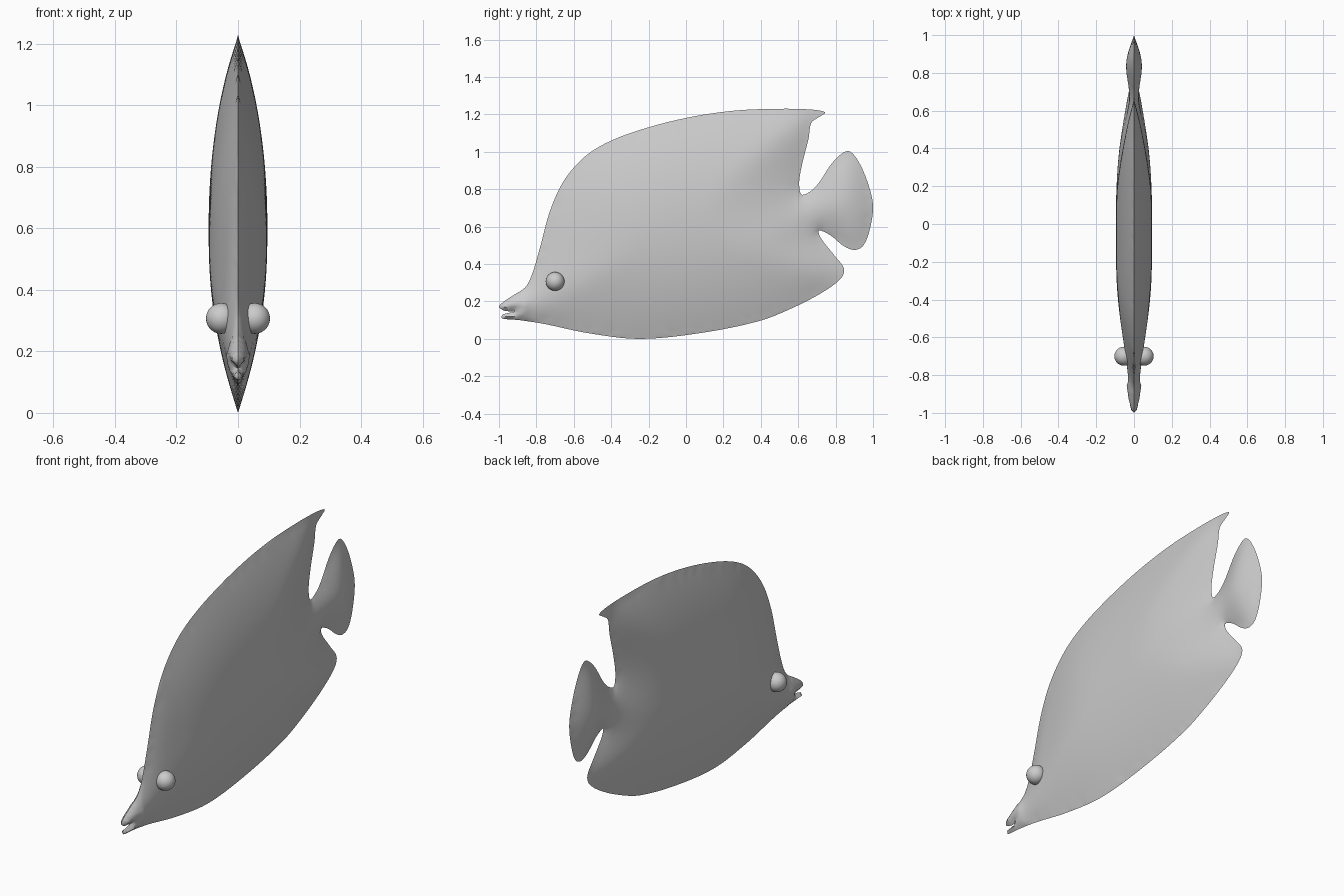
import bpy
import bmesh
import math
from mathutils import Vector
from mathutils.geometry import delaunay_2d_cdt, intersect_point_line

THICKNESS = 0.096   # greatest half width of the body
REACH = 0.55        # distance from the rim where the body is fullest
STEP = 0.017        # spacing of the surface grid

# side profile as (y, z): forehead, back fin, tail fin, belly fin, mouth
PROFILE = [
    (-1, .17), (-.98, .195), (-.92, .235), (-.86, .275), (-.825, .34), (-.78, .49),
    (-.725, .69), (-.65, .85), (-.54, .975), (-.41, 1.055), (-.22, 1.125),
    (.02, 1.185), (.26, 1.22), (.5, 1.23), (.68, 1.225), (.745, 1.21),
    (.71, 1.185), (.67, 1.155), (.655, 1.07), (.62, .93), (.605, .83), (.62, .77),
    (.69, .81), (.79, .95), (.865, 1.005), (.915, .96), (.97, .84), (1, .71),
    (.98, .575), (.945, .495), (.9, .475), (.845, .495), (.77, .555), (.71, .58),
    (.72, .54), (.79, .45), (.845, .375), (.83, .325), (.74, .255), (.58, .17),
    (.39, .095), (.07, .03), (-.25, 0), (-.52, .03), (-.76, .08), (-.89, .1),
    (-.985, .11), (-.98, .13), (-.92, .145), (-.97, .15),
]


def smooth_loop(points, spacing):
    """Closed spline through the points, with tangents scaled to the spans."""
    pts = [Vector(p) for p in points]
    n = len(pts)

    def tangent(i):
        before, here, after = pts[i - 1], pts[i], pts[(i + 1) % n]
        return (after - before) / ((after - here).length + (here - before).length)

    loop = []
    for i in range(n):
        a, b = pts[i], pts[(i + 1) % n]
        span = (b - a).length
        ta, tb = tangent(i) * span, tangent((i + 1) % n) * span
        count = max(3, math.ceil(span / spacing))
        for k in range(count):
            t = k / count
            blend = t * t * (3 - 2 * t)
            loop.append(a.lerp(b, blend) + ta * t * (1 - t) ** 2 - tb * t * t * (1 - t))
    return loop


def rim_distance(p, loop):
    best = 9.0
    for a, b in zip(loop, loop[1:] + loop[:1]):
        if abs(a.x - p.x) - STEP * 2 > best or abs(a.y - p.y) - STEP * 2 > best:
            continue
        q, t = intersect_point_line(p, a, b)
        q = a if t < 0 else b if t > 1 else q.to_2d()
        best = min(best, (p - q).length)
    return best


def inside(p, loop):
    hit = False
    for a, b in zip(loop, loop[1:] + loop[:1]):
        if (a.y > p.y) != (b.y > p.y):
            if p.x < a.x + (p.y - a.y) * (b.x - a.x) / (b.y - a.y):
                hit = not hit
    return hit


def half_width(p, d):
    """Lens section, rounder towards the snout and the tail fin."""
    t = min(d / REACH, 1)
    snout = min(max((-p.x - .6) / .3, 0), 1)
    tail = min(max((p.x - .6) / .2, 0), 1) if .45 < p.y < 1.02 else 0
    return THICKNESS * (1 - (1 - t) ** 2) ** (1 - .4 * snout - .15 * tail)


def finish(obj, material):
    obj.data.materials.append(material)
    bpy.ops.object.select_all(action='DESELECT')
    obj.select_set(True)
    bpy.context.view_layer.objects.active = obj
    bpy.ops.object.shade_smooth_by_angle(angle=math.radians(40))


def build_body(material):
    rim = smooth_loop(PROFILE, STEP)
    points = list(rim)
    for row in range(int(1.25 / STEP)):
        for col in range(int(2 / STEP) + 1):
            p = Vector((-1 + (col + row % 2 / 2) * STEP, row * STEP))
            if inside(p, rim) and rim_distance(p, rim) > STEP * .45:
                points.append(p)
    verts, _, faces, *_ = delaunay_2d_cdt(
        points, [], [list(range(len(rim)))], 1, 1e-6)

    # one flank, swelling away from the rim
    bm = bmesh.new()
    for p in verts:
        d = rim_distance(p, rim)
        bm.verts.new((half_width(p, d) if d > 1e-4 else 0, p.x, p.y))
    bm.verts.ensure_lookup_table()
    for f in faces:
        bm.faces.new([bm.verts[i] for i in f])

    # relax the swelling so that fins flow into the body
    inner = [v for v in bm.verts if v.co.x > 0 and v.co.y > -.85]
    for _ in range(25):
        means = [sum(e.other_vert(v).co.x for e in v.link_edges) / len(v.link_edges)
                 for v in inner]
        for v, mean in zip(inner, means):
            v.co.x += (mean - v.co.x) * .6
    bmesh.ops.recalc_face_normals(bm, faces=bm.faces)
    if sum(f.normal.x for f in bm.faces) < 0:
        bmesh.ops.reverse_faces(bm, faces=bm.faces)

    # other flank, welded along the rim
    bmesh.ops.mirror(bm, geom=bm.verts[:] + bm.edges[:] + bm.faces[:],
                     axis='X', merge_dist=1e-5)
    bmesh.ops.recalc_face_normals(bm, faces=bm.faces)
    mesh = bpy.data.meshes.new("body")
    bm.to_mesh(mesh)
    bm.free()
    obj = bpy.data.objects.new("body", mesh)
    bpy.context.collection.objects.link(obj)
    finish(obj, material)


def build_eye(name, side, material):
    bpy.ops.mesh.primitive_uv_sphere_add(
        segments=32, ring_count=16, radius=.05, location=(side * .054, -.7, .307))
    obj = bpy.context.object
    obj.name = name
    finish(obj, material)


cube = bpy.data.objects.get("Cube")
if cube:
    bpy.data.objects.remove(cube)

grey = bpy.data.materials.new("light_grey")
grey.use_nodes = True
colour = (.6, .6, .6, 1)
grey.diffuse_color = colour
grey.node_tree.nodes["Principled BSDF"].inputs["Base Color"].default_value = colour

build_body(grey)
build_eye("left_eye", 1, grey)
build_eye("right_eye", -1, grey)
